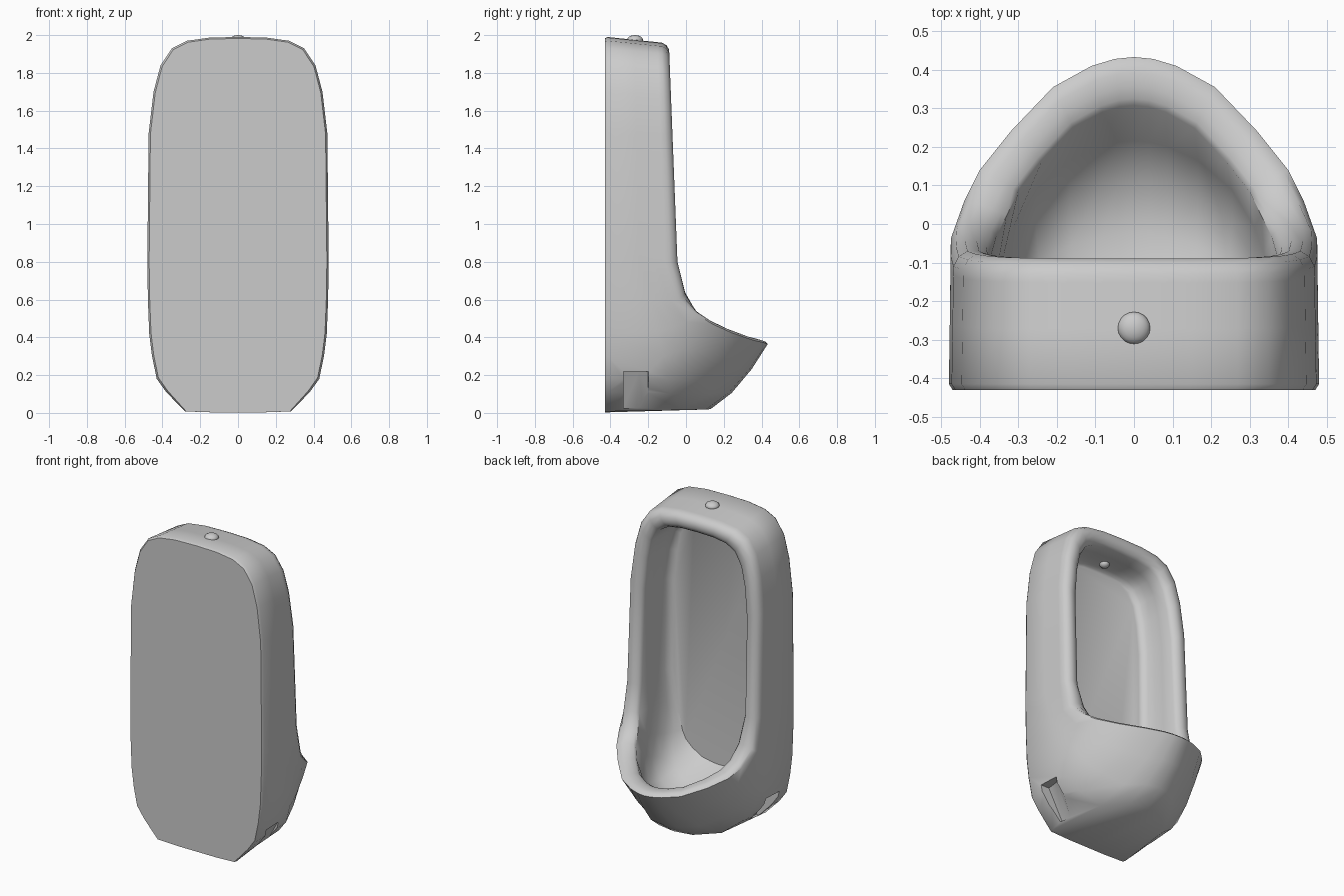
import bpy, bmesh
from mathutils import Vector as V

if "Cube" in bpy.data.objects:
    bpy.data.objects.remove(bpy.data.objects["Cube"])

# Half outline of the casing, top centre to bottom centre
outline = [(0, 1.99), (.15, 1.987), (.27, 1.97), (.35, 1.93), (.41, 1.84), (.447, 1.7), (.473, 1.48), (.48, .8),
           (.477, .6), (.47, .42), (.455, .3), (.43, .18), (.38, .11), (.28, .008), (.14, .003), (0, .003)]
# Lower half of the rim (lip) and of the foot edge below it
lip = [(.475, -.01, .62), (.44, .06, .52), (.4, .14, .47), (.32, .24, .425),
       (.21, .355, .385), (.11, .41, .372), (.05, .428, .367), (0, .433, .365)]
foot = [(.477, -.2, .6), (.47, -.15, .43), (.455, -.12, .3), (.415, -.1, .18),
        (.35, -.08, .1), (.24, -.02, .015), (.12, .105, .018), (0, .13, .02)]

U = 8  # points below this index belong to the straight upper casing
B = [V((x, -.415, z)) for x, z in outline]
B0 = [V((p.x * .98, -.43, p.z if p.z < .05 else 1 + (p.z - 1) * .992)) for p in B]
C = [V((p.x * .99, -.05 - .037 * (p.z - .8), .8 + (p.z - .8) * .975)) for p in B[:U]] + [V(p) for p in lip]
I = [V((p.x * .78, p.y - .03, .8 + (p.z - .8) * .91)) for p in C[:U]]
I += [V((p.x * .75, (p.y + .1) * .765 - .1, p.z + .005)) for p in C[U:]]
weight = [max(0, min(1, (j - U) / 3)) for j in range(16)]


def push(j):
    """Direction in which the rim bulges."""
    return V((0, 1, 0)) if j < U else V((0, .8, .6)) if j == U else V((0, .1, .5))


def rim(t, h):
    return [(C[j] - push(j) * (.035 if j <= U else 0)).lerp(I[j], t) + push(j) * h for j in range(16)]


def casing(t, s):
    """Outer skin: straight above, swelling from foot to lip below."""
    edge = rim(0, 0)
    out = [B[j].lerp(edge[j], t) for j in range(U)]
    for j in range(U, 16):
        p = V(foot[j - U]).lerp(edge[j], s)
        p.z -= .18 * s * (1 - s) * weight[j]
        out.append(p)
    return out


def bowl(t):
    """Inside: a quadratic curve from the rim to the flat back wall."""
    out = []
    for j, p in enumerate(I):
        w = weight[j]
        if j < U:
            mid, end = V((p.x * 1.05, -.34, p.z)), V((p.x * .87, -.34, .8 + (p.z - .8) * .97))
        else:
            mid = V((p.x * (1.05 + .15 * w), -.34 + (p.y + .34) * .68 * w, p.z - .41 * w))
            end = V((p.x * .8, -.34, p.z - .1))
        out.append(p * (1 - t) ** 2 + mid * 2 * t * (1 - t) + end * t * t)
    return out


def make(name, bm):
    bmesh.ops.recalc_face_normals(bm, faces=bm.faces)
    me = bpy.data.meshes.new(name)
    bm.to_mesh(me)
    bm.free()
    ob = bpy.data.objects.new(name, me)
    bpy.context.collection.objects.link(ob)
    return ob


def smooth(ob, angle):
    bpy.ops.object.select_all(action='DESELECT')
    ob.select_set(True)
    bpy.context.view_layer.objects.active = ob
    bpy.ops.object.shade_smooth_by_angle(angle=angle)


def skin(bm, rings):
    """Bridge closed loops of points and cap both ends."""
    rings = [[bm.verts.new(p) for p in r] for r in rings]
    n = len(rings[0])
    for a, b in zip(rings, rings[1:]):
        for i in range(n):
            k = (i + 1) % n
            bm.faces.new((a[i], a[k], b[k], b[i]))
    bm.faces.new(rings[0])
    bm.faces.new(rings[-1])


# Urinal body: mirrored loops from the back plate, round the rim, into the bowl
loops = [B0, B, casing(.5, 0), casing(.75, .37), casing(.92, .72)]
loops += [rim(t, h) for t, h in ((0, 0), (.13, .025), (.35, .038), (.65, .036), (.88, .02), (1, 0))]
loops += [bowl(t / 5) for t in range(1, 6)]
bm = bmesh.new()
skin(bm, [h + [V((-p.x, p.y, p.z)) for p in h[-2:0:-1]] for h in loops])
body = make("urinal_body", bm)

# Mounting recesses low on both sides
bm = bmesh.new()
for s in (1, -1):
    skin(bm, [[(s * x, y, z) for x, y in
               ((a, -.33), (.6, -.33), (.6, -.19), (a + .05, -.2), (a + .01, -.25))]
              for z, a in ((.025, .27), (.22, .375))])
cutter = make("recess_cutter", bm)
cutter.hide_render = True
mod = body.modifiers.new("recess", 'BOOLEAN')
mod.object = cutter
mod.operation = 'DIFFERENCE'
mod.solver = 'EXACT'
bpy.context.view_layer.objects.active = body
bpy.ops.object.modifier_apply(modifier=mod.name)
bpy.data.objects.remove(cutter)
smooth(body, .75)

# Water inlet on top and spreader under the ceiling
for name, r, z in (("water_inlet", .042, 1.975), ("spreader", .03, 1.85)):
    bm = bmesh.new()
    bmesh.ops.create_uvsphere(bm, u_segments=20, v_segments=10, radius=1)
    for v in bm.verts:
        v.co = (v.co.x * r, v.co.y * r - .27, v.co.z * .025 + z)
    smooth(make(name, bm), 1.0)
